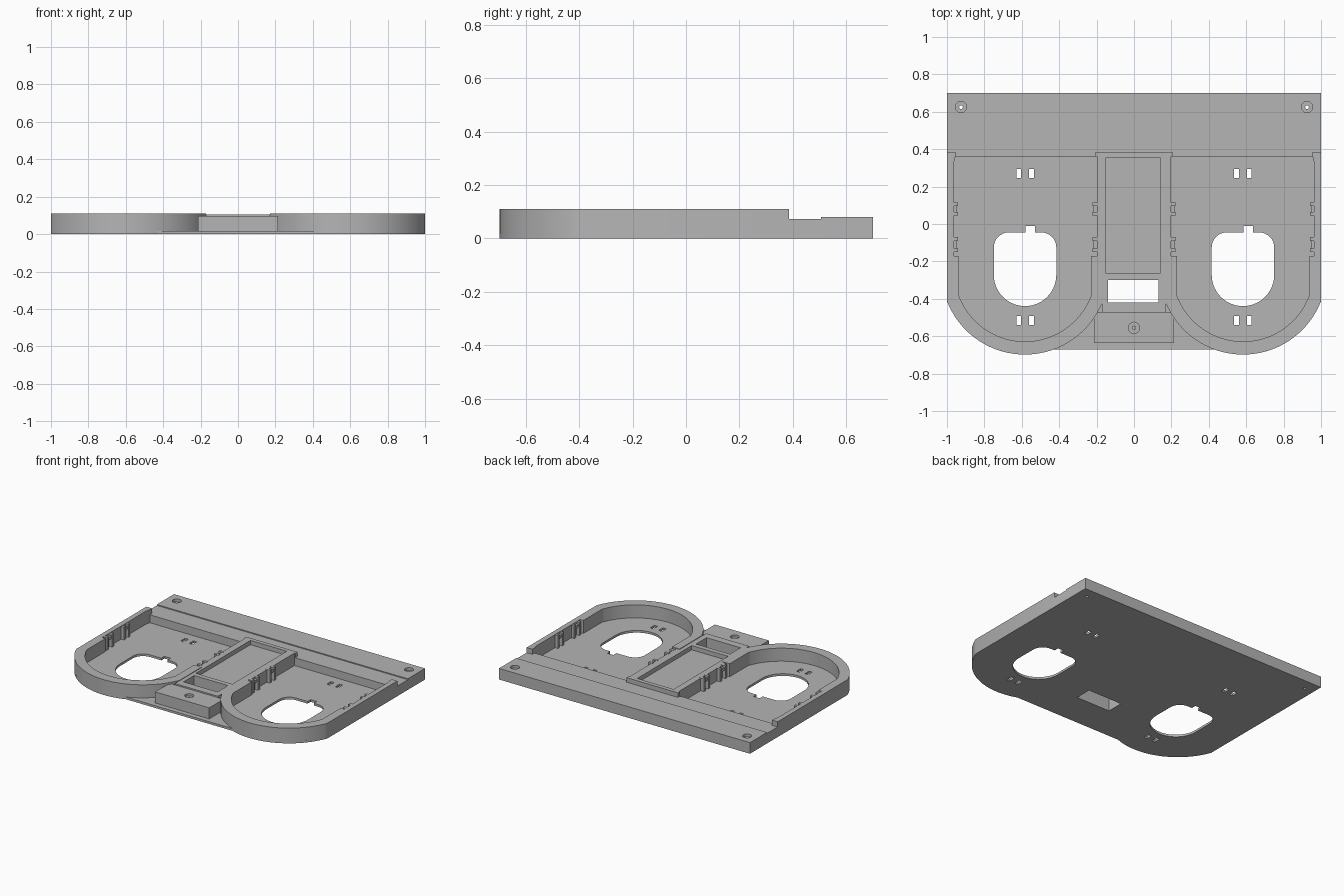
import bpy, bmesh
from math import radians, cos, sin, pi
from mathutils import Vector

cube = bpy.data.objects.get("Cube")
if cube:
    bpy.data.objects.remove(cube, do_unlink=True)

grey = bpy.data.materials.new("plain_grey")
grey.use_nodes = True
grey.diffuse_color = (0.46, 0.46, 0.46, 1)
grey.node_tree.nodes["Principled BSDF"].inputs["Base Color"].default_value = (0.46, 0.46, 0.46, 1)

LOBE_X, LOBE_Y = 0.583, -0.251
OUTER_R, INNER_R = 0.447, 0.377
WALL_H, FLOOR_H = 0.11, 0.016


def add_prism(bm, pts, lo, hi, axis="z"):
    """Extrude a flat outline between two heights (z), or a y-z profile along x."""
    place = (lambda a, b, h: (a, b, h)) if axis == "z" else (lambda a, b, h: (h, a, b))
    face = bm.faces.new([bm.verts.new(place(a, b, lo)) for a, b in pts])
    ext = bmesh.ops.extrude_face_region(bm, geom=[face])["geom"]
    shift = Vector(place(0, 0, hi - lo))
    bmesh.ops.translate(bm, vec=shift, verts=[v for v in ext if isinstance(v, bmesh.types.BMVert)])


def make(name, prisms):
    bm = bmesh.new()
    for p in prisms:
        add_prism(bm, *p)
    bmesh.ops.recalc_face_normals(bm, faces=bm.faces)
    mesh = bpy.data.meshes.new(name)
    bm.to_mesh(mesh)
    bm.free()
    mesh.materials.append(grey)
    obj = bpy.data.objects.new(name, mesh)
    bpy.context.collection.objects.link(obj)
    return obj


def cut(obj, prisms):
    cutter = make("cutter", prisms)
    cutter.hide_render = True
    mod = obj.modifiers.new("cut", "BOOLEAN")
    mod.operation, mod.solver, mod.object = "DIFFERENCE", "EXACT", cutter
    deps = bpy.context.evaluated_depsgraph_get()
    mesh = bpy.data.meshes.new_from_object(obj.evaluated_get(deps))
    obj.modifiers.clear()
    obj.data = mesh
    bpy.data.objects.remove(cutter, do_unlink=True)


def arc(cx, cy, r, start, end, n):
    return [(cx + r * cos(radians(start + (end - start) * i / n)),
             cy + r * sin(radians(start + (end - start) * i / n))) for i in range(n + 1)]


def rect(x0, x1, y0, y1):
    return [(x0, y0), (x1, y0), (x1, y1), (x0, y1)]


def circle(x, y, r):
    return arc(x, y, r, 0, 345, 23)


def flip(pts):
    return [(-x, y) for x, y in reversed(pts)]


window = (rect(-0.14, 0.13, -0.42, -0.30), -0.1, 0.2)
parts = []

# Floor plate with its two rounded lobes
half = [(1, 0.70)] + arc(LOBE_X, LOBE_Y, OUTER_R, -21.1, -110.4, 32)
floor = make("floor_plate", [(half + flip(half), 0, FLOOR_H)])
holes = [window]
for cx in (-0.5825, 0.5825):
    # Rounded opening with a key notch
    opening = (arc(cx, -0.272, 0.167, 180, 360, 28)
               + arc(cx + 0.087, -0.125, 0.08, 0, 90, 8)
               + [(cx + 0.053, -0.045), (cx + 0.053, -0.01), (cx + 0.003, -0.01), (cx + 0.003, -0.045)]
               + arc(cx - 0.087, -0.125, 0.08, 90, 180, 8))
    holes.append((opening, -0.1, 0.2))
    # Paired slots
    for dx in (-0.034, 0.034):
        for y in (0.27, -0.515):
            holes.append((rect(cx + dx - 0.013, cx + dx + 0.013, y - 0.024, y + 0.024), -0.1, 0.2))
# Screw holes in the rear corners
pins = [(circle(s * 0.925, 0.625, 0.01), -0.1, 0.2) for s in (-1, 1)]
cut(floor, holes + pins)
parts.append(floor)

# Rear ledge with a slight step
ledge = make("rear_ledge", [([(0.36, 0), (0.70, 0), (0.70, 0.08), (0.505, 0.08),
                              (0.505, 0.073), (0.36, 0.073)], -1, 1, "x")])
cut(ledge, pins)
cut(ledge, [(circle(s * 0.925, 0.625, 0.03), 0.06, 0.2) for s in (-1, 1)])
parts.append(ledge)

# Curved tray walls
outer = arc(LOBE_X, LOBE_Y, OUTER_R, -21.1, -157.5, 48)
inner = arc(LOBE_X, LOBE_Y, INNER_R, -159.9, -20.1, 48)
wall = ([(1, 0.385)] + outer + [(0.17, -0.17), (0.229, -0.17)] + inner
        + [(0.937, -0.17), (0.963, -0.17), (0.963, 0.33), (0.955, 0.36), (0.955, 0.385)])
parts.append(make("left_tray_wall", [(wall, 0, WALL_H)]))
parts.append(make("right_tray_wall", [(flip(wall), 0, WALL_H)]))

# Centre housing with a shallow recess and a through window
half = [(0.171, -0.473), (0.171, -0.2), (0.198, -0.17), (0.198, 0.36), (0.205, 0.36), (0.205, 0.385)]
housing = make("centre_housing", [(half + flip(half), 0, 0.106)])
cut(housing, [window])
cut(housing, [(rect(-0.15, 0.14, -0.265, 0.355), 0.075, 0.2)])
parts.append(housing)

# Front block with a countersunk screw hole
block = make("front_block", [(rect(-0.215, 0.215, -0.635, -0.472), 0, 0.096)])
cut(block, [(circle(0, -0.555, 0.03), 0.08, 0.2)])
cut(block, [(circle(0, -0.555, 0.009), 0.02, 0.2)])
parts.append(block)

# Clip posts and bars on the tray walls
for side, s in (("left", 1), ("right", -1)):
    for spot, x in (("outer", 0.957), ("inner", 0.206)):
        posts = [(rect(s * x - 0.017, s * x + 0.017, y - 0.01, y + 0.01), 0.01, 0.108)
                 for y in (0.105, 0.055, -0.08, -0.14)]
        bars = [(rect(s * x - 0.01, s * x + 0.01, y0, y1), 0.075, 0.095)
                for y0, y1 in ((0.055, 0.105), (-0.14, -0.08))]
        parts.append(make(f"{side}_{spot}_clips", posts + bars))

# Smooth the curves while keeping edges crisp
bpy.ops.object.select_all(action="DESELECT")
for obj in parts:
    obj.select_set(True)
bpy.context.view_layer.objects.active = parts[0]
bpy.ops.object.shade_smooth_by_angle(angle=pi / 6)
